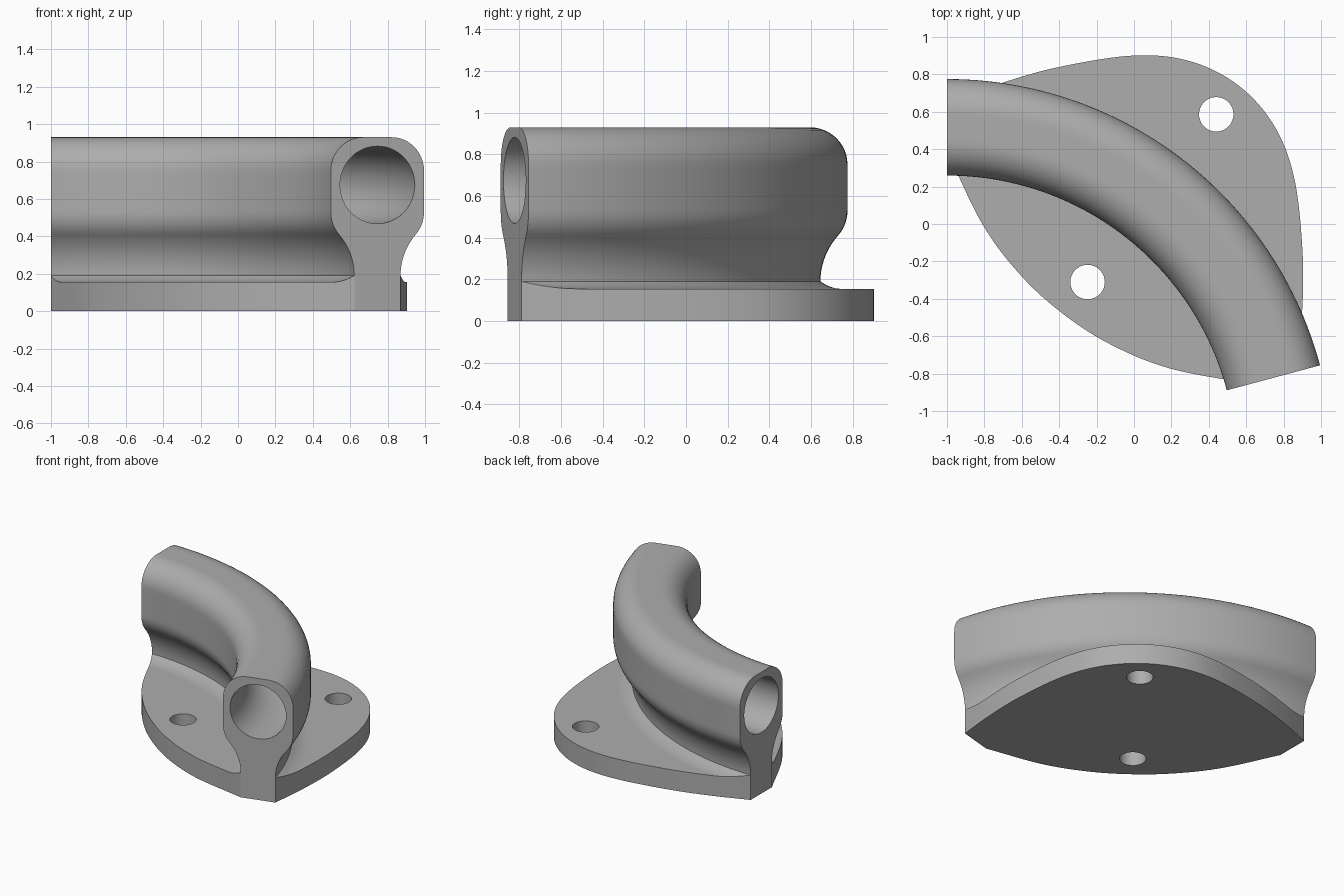
import bpy, bmesh
from math import sin, cos, pi, radians, hypot, ceil
from mathutils import Vector

if "Cube" in bpy.data.objects:
    bpy.data.objects.remove(bpy.data.objects["Cube"])

grey = bpy.data.materials.new("plain_grey")
grey.use_nodes = True
COLOUR = (0.42, 0.42, 0.42, 1)
grey.diffuse_color = COLOUR
grey.node_tree.nodes["Principled BSDF"].inputs["Base Color"].default_value = COLOUR

# Bend: arc around CENTRE, from the left end (90 deg) to the front end (15 deg)
CENTRE = Vector((-1, -1.29, 0))
BEND = 1.807
START, END = radians(90), radians(15)
BORE_Z, BORE_R = 0.675, 0.207
WEB = 0.128       # half width of the web
PLATE_H = 0.155
FOOT_Z = 0.19     # where the web meets the fillet


def on_bend(d, z, a):
    r = BEND + d
    return CENTRE + Vector((r * cos(a), r * sin(a), z))


def make_object(name, bm):
    bmesh.ops.recalc_face_normals(bm, faces=bm.faces[:])
    mesh = bpy.data.meshes.new(name)
    bm.to_mesh(mesh)
    bm.free()
    mesh.materials.append(grey)
    obj = bpy.data.objects.new(name, mesh)
    bpy.context.collection.objects.link(obj)
    return obj


def activate(obj):
    for other in bpy.context.selected_objects:
        other.select_set(False)
    bpy.context.view_layer.objects.active = obj
    obj.select_set(True)


def smooth(obj):
    activate(obj)
    bpy.ops.object.shade_smooth_by_angle(angle=radians(25))


def apply_boolean(obj, cutter, operation):
    mod = obj.modifiers.new("cut", "BOOLEAN")
    mod.operation = operation
    mod.solver = "EXACT"
    mod.object = cutter
    activate(obj)
    bpy.ops.object.modifier_apply(modifier=mod.name)
    bpy.data.objects.remove(cutter)


def arc(cx, cz, r, a0, a1, n):
    angles = [radians(a0 + (a1 - a0) * i / n) for i in range(n + 1)]
    return [(cx + r * cos(a), cz + r * sin(a)) for a in angles]


def densify(points, step):
    out = []
    for (x0, z0), (x1, z1) in zip(points, points[1:]):
        n = max(1, ceil(hypot(x1 - x0, z1 - z0) / step))
        out += [(x0 + (x1 - x0) * i / n, z0 + (z1 - z0) * i / n) for i in range(n)]
    return out + [points[-1]]


def sweep(bm, section, a0, a1, steps):
    """Carry a closed section round the bend; returns the rings of vertices."""
    rings = []
    for s in range(steps + 1):
        a = a0 + (a1 - a0) * s / steps
        rings.append([bm.verts.new(on_bend(d, z, a)) for d, z in section])
    for r0, r1 in zip(rings, rings[1:]):
        for i in range(len(section)):
            bm.faces.new((r0[i - 1], r0[i], r1[i], r1[i - 1]))
    return rings


def prism(outline, z0, z1):
    bm = bmesh.new()
    low, high = ([bm.verts.new((p.x, p.y, z)) for p in outline] for z in (z0, z1))
    bm.faces.new(low)
    bm.faces.new(high)
    for i in range(len(outline)):
        bm.faces.new((low[i - 1], low[i], high[i], high[i - 1]))
    return bm


# Tube and web: rounded head, flared neck, straight web, and a round bore
half = [(0, 0.93)]
half += arc(0.078, 0.75, 0.18, 90, 0, 12)
half += arc(0.078, 0.53, 0.18, 0, -42, 8)
half += arc(WEB + 0.327, FOOT_Z, 0.327, 138, 180, 9)[1:]
half += [(WEB, 0), (0, 0)]
half = densify(half, 0.03)
outer = half + [(-d, z) for d, z in half[-2:0:-1]]
bore = []
for d, z in outer:
    k = BORE_R / hypot(d, z - BORE_Z)
    bore.append((d * k, BORE_Z + (z - BORE_Z) * k))
bm = bmesh.new()
shell = sweep(bm, outer, START, END, 64)
hole = sweep(bm, bore, START, END, 64)
for e in (0, -1):
    for i in range(len(outer)):
        bm.faces.new((shell[e][i - 1], shell[e][i], hole[e][i], hole[e][i - 1]))
smooth(make_object("bent_tube", bm))

# Plate outline, symmetric about the middle of the bend
MID = (START + END) / 2
AXIS = Vector((cos(MID), sin(MID), 0))
SIDE = Vector((-sin(MID), cos(MID), 0))


def spline(points, n):
    """Smooth curve through the points."""
    pts = [Vector(p) for p in points]
    pts = [2 * pts[0] - pts[1]] + pts + [2 * pts[-1] - pts[-2]]
    out = []
    for p0, p1, p2, p3 in zip(pts, pts[1:], pts[2:], pts[3:]):
        for i in range(n):
            t = i / n
            out.append(0.5 * (2 * p1 + (p2 - p0) * t
                              + (2 * p0 - 5 * p1 + 4 * p2 - p3) * t * t
                              + (3 * p1 - p0 - 3 * p2 + p3) * t ** 3))
    return out + [pts[-2]]


def mirrored(points):
    return points + [(u, -v) for u, v in points[-2::-1]]


def corner(d):
    p = on_bend(d, 0, START) - CENTRE
    return (p.dot(AXIS), p.dot(SIDE))


back = spline(mirrored([corner(WEB), (1.788, 1.02), (2.054, 0.821),
                        (2.346, 0.541), (2.505, 0.284), (2.56, 0)]), 10)
front = spline(mirrored([corner(-WEB), (1.135, 0.627), (1.045, 0.3), (1.02, 0)]), 12)
outline = [CENTRE + AXIS * p.x + SIDE * p.y for p in back + front[::-1]]

# Base plate with two bolt holes
plate = make_object("base_plate", prism(outline, 0, PLATE_H))
for offset in (-0.565, 0.565):
    c = CENTRE + AXIS * (1.8 + offset)
    circle = [c + Vector((cos(a), sin(a), 0)) * 0.092
              for a in (2 * pi * i / 48 for i in range(48))]
    apply_boolean(plate, make_object("bolt_hole_cutter", prism(circle, -0.1, 0.4)),
                  "DIFFERENCE")
smooth(plate)

# Fillet between web and plate, trimmed to the plate outline
flare = [(WEB + 0.11 * t, PLATE_H + (FOOT_Z - PLATE_H) * (1 - t) ** 2)
         for t in (i / 6 for i in range(7))]
section = flare + [(flare[-1][0], 0.1)]
section += [(-d, z) for d, z in section[::-1]]
bm = bmesh.new()
rings = sweep(bm, section, START + 0.05, END - 0.05, 64)
bm.faces.new(rings[0])
bm.faces.new(rings[-1])
fillet = make_object("base_fillet", bm)
apply_boolean(fillet, make_object("outline_cutter", prism(outline, 0.05, 0.4)), "INTERSECT")
smooth(fillet)
